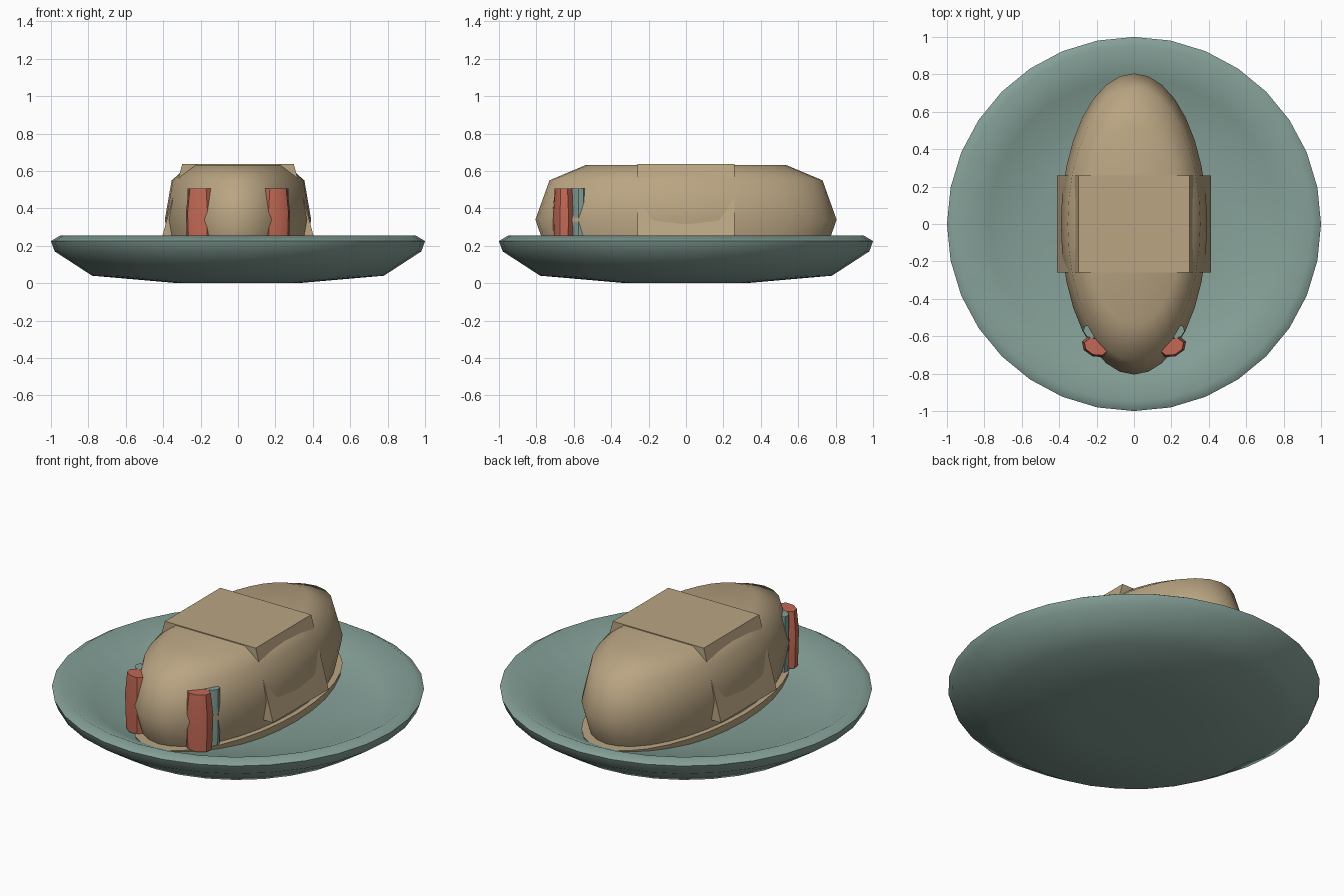
import bpy, bmesh, math

if "Cube" in bpy.data.objects:
    bpy.data.objects.remove(bpy.data.objects["Cube"])


def material(name, rgb):
    m = bpy.data.materials.new(name)
    m.diffuse_color = (*rgb, 1)
    m.use_nodes = True
    m.node_tree.nodes["Principled BSDF"].inputs["Base Color"].default_value = m.diffuse_color
    return m


TEAL = material("grey teal", (0.235, 0.352, 0.314))
TAN = material("warm tan", (0.49, 0.375, 0.225))
RED = material("brick red", (0.54, 0.14, 0.09))


def finish(name, bm, mat, angle=None):
    bmesh.ops.recalc_face_normals(bm, faces=bm.faces[:])
    me = bpy.data.meshes.new(name)
    bm.to_mesh(me)
    bm.free()
    me.materials.append(mat)
    ob = bpy.data.objects.new(name, me)
    bpy.context.collection.objects.link(ob)
    if angle:
        bpy.ops.object.select_all(action='DESELECT')
        ob.select_set(True)
        bpy.context.view_layer.objects.active = ob
        bpy.ops.object.shade_smooth_by_angle(angle=math.radians(angle))
    return ob


def lathe(name, profile, mat, sides=32, sx=1.0, sy=1.0, center=(0, 0), angle=None, turn=0.0):
    """Stack of scaled rings, capped at both ends."""
    bm = bmesh.new()
    rings = []
    for r, z in profile:
        ring = []
        for i in range(sides):
            a = 2 * math.pi * i / sides
            x, y = r * sx * math.cos(a), r * sy * math.sin(a)
            ring.append(bm.verts.new((center[0] + x * math.cos(turn) - y * math.sin(turn),
                                      center[1] + x * math.sin(turn) + y * math.cos(turn), z)))
        rings.append(ring)
    for lo, hi in zip(rings, rings[1:]):
        for i in range(sides):
            j = (i + 1) % sides
            bm.faces.new((lo[i], lo[j], hi[j], hi[i]))
    bm.faces.new(rings[0])
    bm.faces.new(rings[-1])
    return finish(name, bm, mat, angle)


# shallow round dish with a rolled rim
lathe("dish", [(0.32, 0.0), (0.78, 0.04), (0.98, 0.17), (1.0, 0.225), (0.95, 0.255),
               (0.78, 0.17), (0.5, 0.135), (0.2, 0.12)], TEAL, angle=60)

# flat oval pad under the body
lathe("oval_pad", [(0.79, 0.12), (0.805, 0.175)], TAN, sx=0.486, angle=40)

# long rounded body
lathe("body", [(0.74, 0.165), (0.757, 0.20), (0.805, 0.34), (0.73, 0.55), (0.535, 0.632)],
      TAN, sx=0.486, angle=60)

# tapered band wrapped around the middle
bm = bmesh.new()
section = [(-0.412, 0.225), (0.412, 0.225), (0.298, 0.637), (-0.298, 0.637)]
front = [bm.verts.new((x, -0.26, z)) for x, z in section]
back = [bm.verts.new((x, 0.26, z)) for x, z in section]
bm.faces.new(front)
bm.faces.new(back)
for i in range(4):
    j = (i + 1) % 4
    bm.faces.new((front[i], front[j], back[j], back[i]))
finish("middle_band", bm, TAN)

# red blocks and small teal pegs set into both front corners
for side, label in ((-1, "left"), (1, "right")):
    lathe(label + "_red_block", [(0.9, 0.17), (0.95, 0.25), (1.0, 0.38), (0.82, 0.505)], RED,
          sides=8, sx=0.08, sy=0.055, center=(side * 0.203, -0.656), angle=40,
          turn=side * math.radians(20))
    lathe(label + "_teal_peg", [(0.9, 0.17), (1.0, 0.38), (0.95, 0.505)], TEAL,
          sides=8, sx=0.045, sy=0.035, center=(side * 0.232, -0.575), angle=40,
          turn=side * math.radians(40))
